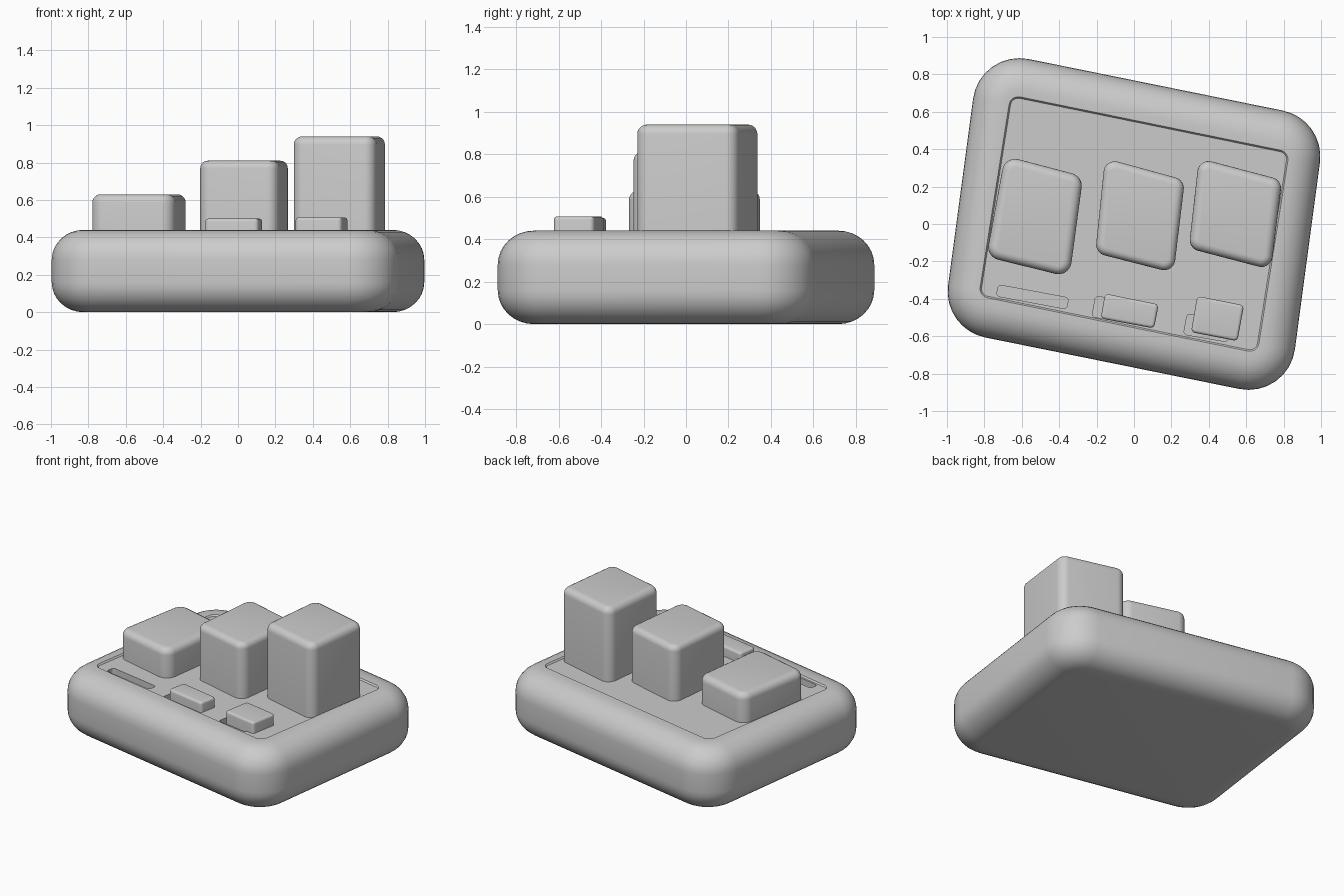
import bpy, bmesh, math
from mathutils import Vector

if "Cube" in bpy.data.objects:
    bpy.data.objects.remove(bpy.data.objects["Cube"])

SEG = 8  # segments per rounded corner


def rounded_loop(corners, radius, inset):
    """Rounded quad outline (counter-clockwise), shrunk by inset."""
    pts = [Vector(c) for c in corners]
    out = []
    for i, p in enumerate(pts):
        d1 = (p - pts[i - 1]).normalized()
        d2 = (pts[(i + 1) % 4] - p).normalized()
        n1, n2 = Vector((d1.y, -d1.x)), Vector((d2.y, -d2.x))
        core = p - (n1 + n2) * (radius / (1 + n1.dot(n2)))
        a1 = math.atan2(n1.y, n1.x)
        sweep = (math.atan2(n2.y, n2.x) - a1) % (2 * math.pi)
        for k in range(SEG + 1):
            a = a1 + sweep * k / SEG
            out.append(core + (radius - inset) * Vector((math.cos(a), math.sin(a))))
    return out


def loft(name, sections):
    """Skin (corners, radius, inset, z) sections and cap both ends."""
    bm = bmesh.new()
    rings = [[bm.verts.new((p.x, p.y, z)) for p in rounded_loop(c, r, d)]
             for c, r, d, z in sections]
    n = len(rings[0])
    for a, b in zip(rings, rings[1:]):
        for i in range(n):
            j = (i + 1) % n
            bm.faces.new((a[i], a[j], b[j], b[i]))
    bm.faces.new(rings[0][::-1])
    bm.faces.new(rings[-1])
    bmesh.ops.recalc_face_normals(bm, faces=bm.faces)
    me = bpy.data.meshes.new(name)
    bm.to_mesh(me)
    bm.free()
    ob = bpy.data.objects.new(name, me)
    bpy.context.collection.objects.link(ob)
    return ob


def smooth(ob):
    bpy.ops.object.select_all(action='DESELECT')
    ob.select_set(True)
    bpy.context.view_layer.objects.active = ob
    bpy.ops.object.shade_smooth_by_angle(angle=math.radians(35))


def block(name, corners, radius, fillet, z0, z1):
    """Upright rounded block with a filleted top edge."""
    secs = [(corners, radius, 0, z0)]
    for k in range(6):
        a = math.pi / 2 * k / 5
        secs.append((corners, radius, fillet * (1 - math.cos(a)),
                     z1 - fillet * (1 - math.sin(a))))
    ob = loft(name, secs)
    smooth(ob)
    return ob


# Base: pillow-edged slab with a shallow sunken panel
outer = [(-1.025, -0.56), (0.825, -0.935), (1.025, 0.56), (-0.825, 0.935)]
panel = [(-0.83, -0.385), (0.66, -0.69), (0.83, 0.385), (-0.66, 0.69)]
RX, RZ, TOP, FLOOR = 0.17, 0.16, 0.44, 0.43
sections = []
for k in range(9):
    a = math.pi / 2 * k / 8
    sections.append((outer, 0.25, RX * (1 - math.sin(a)), RZ * (1 - math.cos(a))))
for k in range(9):
    a = math.pi / 2 * k / 8
    sections.append((outer, 0.25, RX * (1 - math.cos(a)), TOP - RZ * (1 - math.sin(a))))
sections += [(panel, 0.05, 0, TOP), (panel, 0.05, 0.008, FLOOR)]
base = loft("base", sections)

# Slider slots cut into the panel
slots = [
    [(-0.735, -0.385), (-0.36, -0.455), (-0.35, -0.395), (-0.725, -0.325)],
    [(-0.225, -0.495), (0.05, -0.545), (0.07, -0.435), (-0.205, -0.385)],
    [(0.265, -0.59), (0.50, -0.63), (0.52, -0.52), (0.285, -0.48)],
]
for s in slots:
    cutter = loft("slot_cutter", [(s, 0.018, 0, 0.38), (s, 0.018, 0, 0.6)])
    cutter.hide_render = True
    mod = base.modifiers.new("slot", 'BOOLEAN')
    mod.object = cutter
    mod.solver = 'EXACT'
    bpy.context.view_layer.objects.active = base
    bpy.ops.object.modifier_apply(modifier=mod.name)
    bpy.data.objects.remove(cutter)
smooth(base)

# Three tall blocks, rising left to right
block("low_block", [(-0.79, -0.175), (-0.345, -0.285), (-0.272, 0.255), (-0.69, 0.365)],
      0.07, 0.045, 0.40, 0.63)
block("middle_block", [(-0.207, -0.155), (0.212, -0.262), (0.272, 0.235), (-0.155, 0.352)],
      0.06, 0.04, 0.40, 0.81)
block("high_block", [(0.293, -0.13), (0.732, -0.245), (0.792, 0.235), (0.347, 0.352)],
      0.06, 0.045, 0.40, 0.94)

# Two raised slider tabs
block("middle_slider", [(-0.178, -0.505), (0.107, -0.558), (0.132, -0.43), (-0.155, -0.372)],
      0.022, 0.016, 0.37, 0.50)
block("right_slider", [(0.305, -0.578), (0.553, -0.626), (0.588, -0.435), (0.338, -0.385)],
      0.022, 0.016, 0.37, 0.507)
